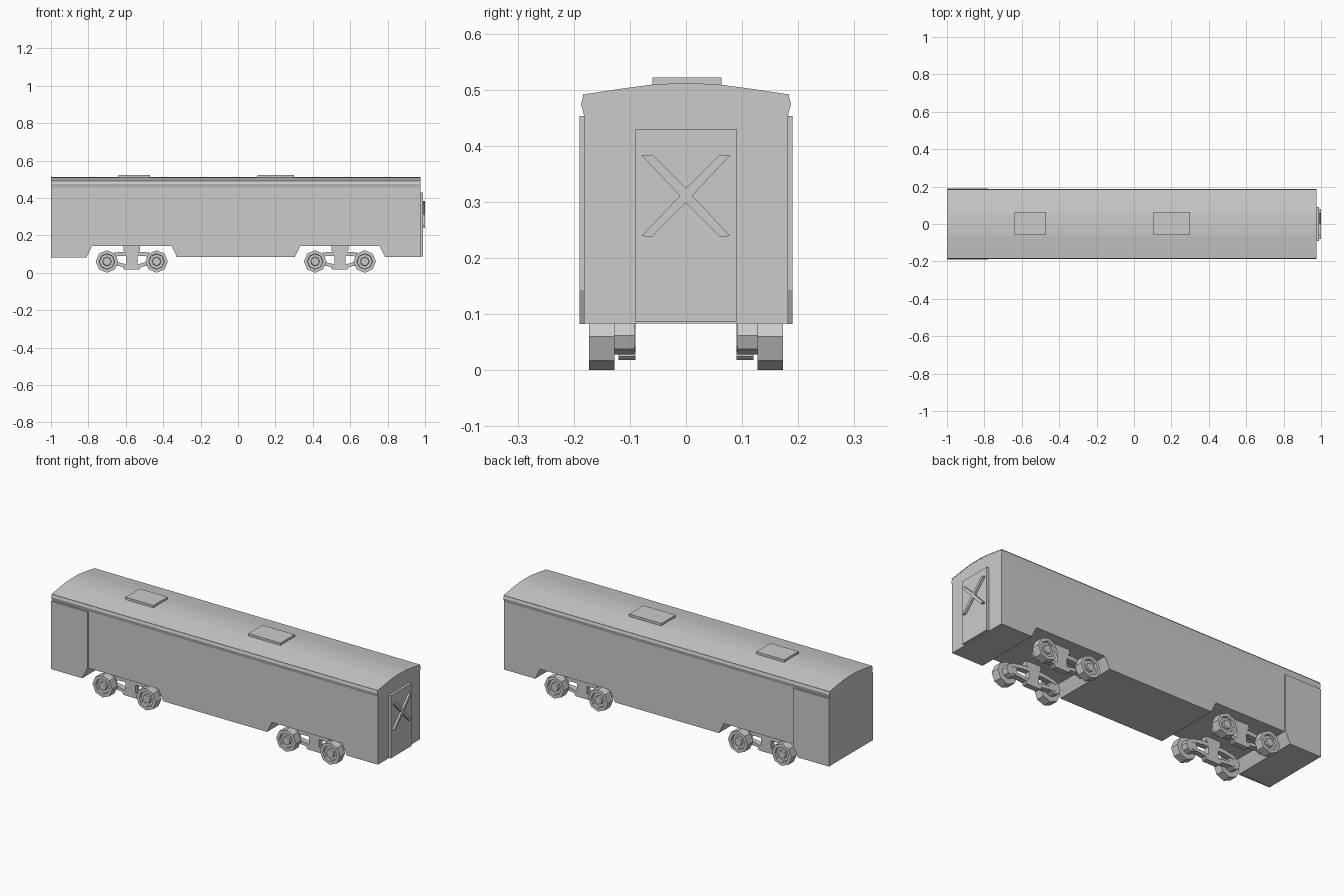
import bpy, bmesh, math
from mathutils import Vector

if "Cube" in bpy.data.objects:
    bpy.data.objects.remove(bpy.data.objects["Cube"])


def make_object(name, bm):
    bmesh.ops.recalc_face_normals(bm, faces=bm.faces)
    me = bpy.data.meshes.new(name)
    bm.to_mesh(me)
    bm.free()
    ob = bpy.data.objects.new(name, me)
    bpy.context.collection.objects.link(ob)
    return ob


def prism(name, pts, axis, lo, hi):
    """Extrude a profile: (y,z) points along x, or (x,z) points along y."""
    bm = bmesh.new()
    if axis == 'x':
        verts = [bm.verts.new((lo, a, b)) for a, b in pts]
        step = Vector((hi - lo, 0, 0))
    else:
        verts = [bm.verts.new((a, lo, b)) for a, b in pts]
        step = Vector((0, hi - lo, 0))
    face = bm.faces.new(verts)
    ext = bmesh.ops.extrude_face_region(bm, geom=[face], use_keep_orig=True)
    bmesh.ops.translate(bm, vec=step, verts=[v for v in ext['geom'] if isinstance(v, bmesh.types.BMVert)])
    return make_object(name, bm)


def box(name, x0, x1, y0, y1, z0, z1):
    return prism(name, [(x0, z0), (x1, z0), (x1, z1), (x0, z1)], 'y', y0, y1)


def lathe_y(name, profile, x, z, side, n=8):
    """Spin (radius, y) points about an axle line parallel to y."""
    bm = bmesh.new()
    rings = []
    for r, y in profile:
        rings.append([bm.verts.new((x + r * math.cos(2 * math.pi * i / n), side * y,
                                    z + r * math.sin(2 * math.pi * i / n))) for i in range(n)])
    for a, b in zip(rings, rings[1:]):
        for i in range(n):
            j = (i + 1) % n
            bm.faces.new((a[i], a[j], b[j], b[i]))
    bm.faces.new(rings[0])
    bm.faces.new(rings[-1])
    return make_object(name, bm)


# Carriage body with arched roof
half = [(0.182, 0.083), (0.182, 0.455), (0.187, 0.474), (0.183, 0.490),
        (0.120, 0.499), (0.060, 0.507), (0.020, 0.509)]
section = half + [(-y, z) for y, z in reversed(half)]
body = prism("carriage_body", section, 'x', -1.0, 0.975)

# Bogie openings cut across the underside
BOGIES = (-0.568, 0.545)
for cx in BOGIES:
    cut = prism("opening_cutter", [(cx - 0.2565, 0.053), (cx - 0.212, 0.143),
                                   (cx + 0.212, 0.143), (cx + 0.2565, 0.053)], 'y', -0.3, 0.3)
    cut.hide_render = True
    mod = body.modifiers.new("opening", 'BOOLEAN')
    mod.object = cut
    mod.operation = 'DIFFERENCE'
    mod.solver = 'EXACT'
    bpy.context.view_layer.objects.active = body
    bpy.ops.object.modifier_apply(modifier=mod.name)
    bpy.data.objects.remove(cut)

# Thin roof sheet following the arch
roof_top = [(0.185, 0.491), (0.120, 0.501), (0.060, 0.509), (0.020, 0.511)]
roof_low = [(0.182, 0.488), (0.120, 0.497), (0.060, 0.505), (0.020, 0.507)]
sheet = (roof_top + [(-y, z) for y, z in reversed(roof_top)]
         + [(-y, z) for y, z in roof_low] + list(reversed(roof_low)))
prism("roof_sheet", sheet, 'x', -1.0, 0.976)

# Roof hatches
box("roof_hatch_rear", -0.64, -0.47, -0.06, 0.063, 0.503, 0.522)
box("roof_hatch_front", 0.105, 0.30, -0.06, 0.063, 0.503, 0.522)

# End door and its raised cross
box("end_door", 0.97, 0.989, -0.09, 0.09, 0.086, 0.43)
quarter = [(0.0, 0.013), (0.060, 0.073), (0.079, 0.072), (0.011, 0.0)]
cz = 0.311
cross = [(y, cz + z) for y, z in quarter]
cross += [(y, cz - z) for y, z in reversed(quarter[:3])]
cross += [(-y, cz - z) for y, z in quarter[1:]]
cross += [(-y, cz + z) for y, z in reversed(quarter[1:3])]
prism("door_cross", cross, 'x', 0.985, 1.0)

for side, label in ((-1, "front"), (1, "back")):
    # Raised panel at the plain end
    prism("side_panel_" + label, [(-1.0, 0.082), (-0.81, 0.082), (-0.78, 0.143),
                                  (-0.78, 0.453), (-1.0, 0.453)],
          'y', side * 0.18, side * 0.19)
    for cx in BOGIES:
        # Bogie side frame: central pillar and two tie bars
        right = [(0.045, 0.145), (0.045, 0.118), (0.030, 0.110), (0.030, 0.048),
                 (0.047, 0.040), (0.047, 0.024), (0.040, 0.018)]
        pillar = right + [(-x, z) for x, z in reversed(right)]
        y0, y1 = side * 0.09, side * 0.12
        prism("bogie_pillar_" + label, [(cx + x, z) for x, z in pillar], 'y', y0, y1)
        for s in (-1, 1):
            prism("upper_bar_" + label, [(cx + s * x, z) for x, z in
                                         [(0.028, 0.112), (0.065, 0.112), (0.135, 0.098),
                                          (0.135, 0.078), (0.065, 0.090), (0.028, 0.090)]], 'y', y0, y1)
            prism("lower_bar_" + label, [(cx + s * x, z) for x, z in
                                         [(0.028, 0.044), (0.065, 0.054), (0.135, 0.060),
                                          (0.135, 0.042), (0.075, 0.036), (0.028, 0.030)]], 'y', y0, y1)
            # Axle box and octagonal wheel
            wx = cx + s * 0.1325
            lathe_y("axle_box_" + label, [(0.034, 0.092), (0.034, 0.128)], wx, 0.062, side)
            lathe_y("wheel_" + label, [(0.060, 0.127), (0.060, 0.173), (0.042, 0.173), (0.040, 0.161),
                                       (0.024, 0.161), (0.022, 0.171)], wx, 0.060, side)
